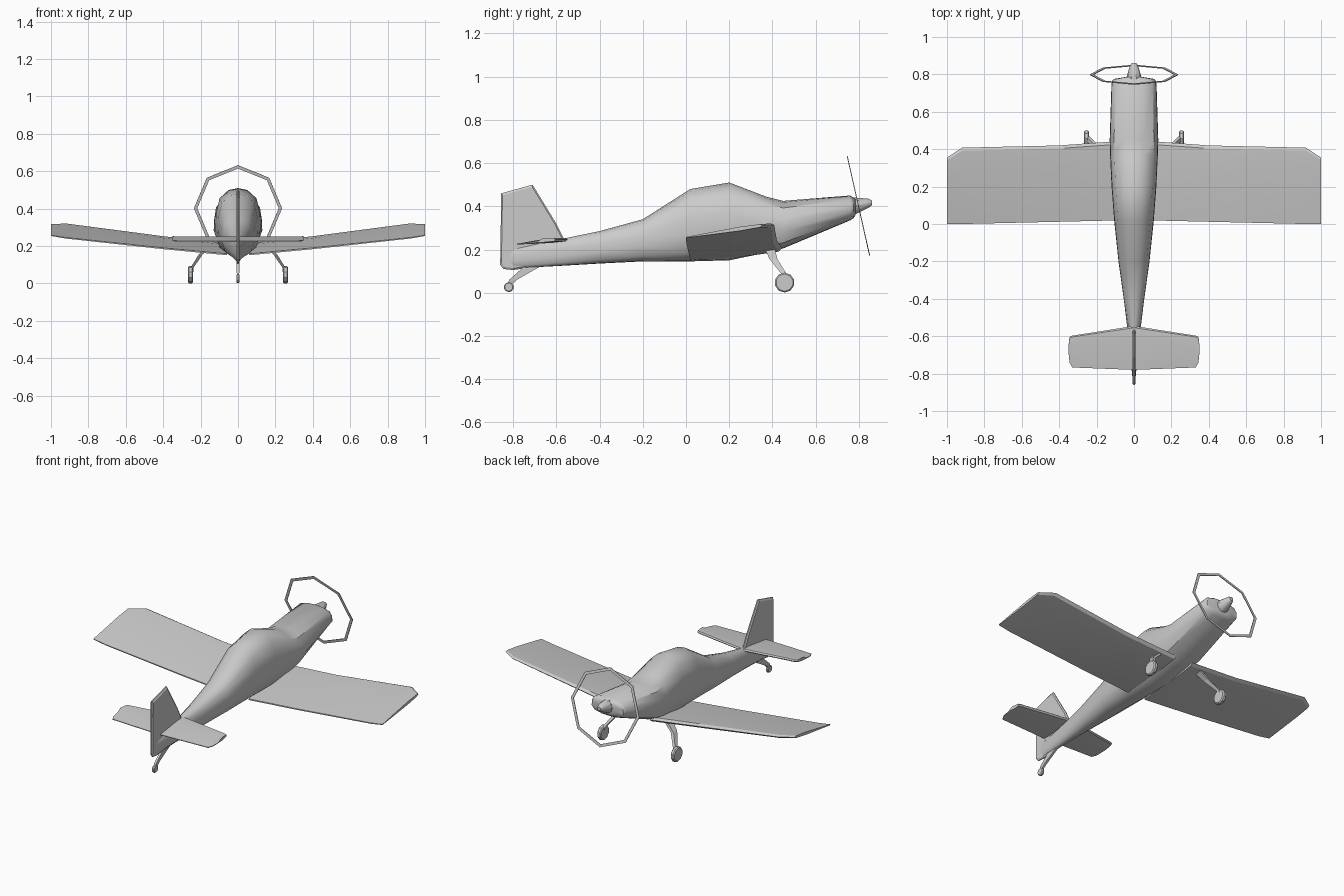
import bpy, bmesh
from math import sin, cos, pi, radians
from mathutils import Vector, Matrix

if "Cube" in bpy.data.objects:
    bpy.data.objects.remove(bpy.data.objects["Cube"])


def make(name, bm, mirror=False, smooth=None):
    bmesh.ops.recalc_face_normals(bm, faces=bm.faces)
    me = bpy.data.meshes.new(name)
    bm.to_mesh(me)
    bm.free()
    ob = bpy.data.objects.new(name, me)
    bpy.context.collection.objects.link(ob)
    if smooth:
        bpy.ops.object.select_all(action='DESELECT')
        bpy.context.view_layer.objects.active = ob
        ob.select_set(True)
        bpy.ops.object.shade_smooth_by_angle(angle=radians(smooth))
    if mirror:
        ob.modifiers.new("mirror", 'MIRROR')
    return ob


def loft(name, rings, mirror=False, smooth=None, closed=False):
    bm = bmesh.new()
    loops = [[bm.verts.new(p) for p in r] for r in rings]
    pairs = list(zip(loops, loops[1:]))
    if closed:
        pairs.append((loops[-1], loops[0]))
    for a, b in pairs:
        for i in range(len(a)):
            j = (i + 1) % len(a)
            bm.faces.new((a[i], a[j], b[j], b[i]))
    if not closed:
        bm.faces.new(loops[0])
        bm.faces.new(loops[-1])
    return make(name, bm, mirror, smooth)


# Fuselage: half section swept through stations (y, bottom, top, half width)
half = [(0, 1), (.42, .97), (.82, .85), (.98, .62), (1, .36), (.82, .12), (.42, .015), (0, 0)]
section = half + [(-x, z) for x, z in half[-2:0:-1]]
stations = [(-.845, .11, .20, .006), (-.57, .125, .25, .034), (-.4, .135, .285, .055),
            (-.2, .145, .34, .083), (.02, .145, .48, .106), (.2, .15, .51, .12),
            (.37, .185, .445, .128), (.45, .205, .425, .13), (.76, .335, .45, .12)]
rings = [[(x * w, y, b + z * (t - b)) for x, z in section] for y, b, t, w in stations]
# Cowl front, narrowing to the spinner
rings.append([(x * .11, .775, .345 + z * .095) for x, z in section])
rings.append([(x * .05, .785, .36 + z * .075) for x, z in section])
loft("fuselage", rings, smooth=40)


# Spinner
def circle(y, z, r, n=10):
    return [(r * cos(2 * pi * i / n), y, z + r * sin(2 * pi * i / n)) for i in range(n)]


loft("spinner", [circle(.75, .399, .046), circle(.785, .402, .04),
                 circle(.845, .414, .022), circle(.86, .416, .012)], smooth=35)

# Propeller sweep ring: thin flat octagonal band, tilted
tilt = Matrix.Translation((0, .798, .402)) @ Matrix.Rotation(radians(12.7), 4, 'X')
ring = []
for i in range(8):
    a = i * pi / 4
    ring.append([tilt @ Vector((r * cos(a), y, r * sin(a)))
                 for r, y in ((.236, -.002), (.236, .002), (.218, .002), (.218, -.002))])
loft("propeller_ring", ring, closed=True)


# Wings: airfoil from trailing edge to leading edge
def airfoil(x, te, le, thick):
    (y0, z0), (y1, z1) = te, le

    def at(f, h):
        return (x, y0 + f * (y1 - y0), z0 + f * (z1 - z0) + h * thick)
    return [at(0, -.12), at(0, .12), at(.7, .55), at(.96, .4), at(1, 0), at(.96, -.4), at(.7, -.5)]


loft("wing", [airfoil(.06, (.02, .155), (.445, .205), .032),
              airfoil(.4, (.012, .187), (.42, .243), .03),
              airfoil(.92, (0, .243), (.408, .314), .024),
              airfoil(1, (0, .256), (.355, .312), .018)], mirror=True, smooth=25)

# Tailplane
loft("tailplane", [airfoil(x, (b, .225 + .1 * (b + .78)), (f, .246), .018)
                   for x, b, f in ((0, -.78, -.545), (.33, -.767, -.597),
                                   (.345, -.74, -.605), (.35, -.69, -.65))],
     mirror=True, smooth=25)

# Fin and rudder: profile with a thinner edge all round
fin = [(-.86, .13), (-.855, .46), (-.71, .5), (-.6, .32), (-.565, .25), (-.7, .12), (-.8, .105), (-.845, .11)]


def fin_ring(x, s):
    return [(x, -.74 + (y + .74) * s, .28 + (z - .28) * s) for y, z in fin]


loft("fin", [fin_ring(-.009, .95), fin_ring(-.003, 1), fin_ring(.003, 1), fin_ring(.009, .95)])


# Landing gear
def wheel(name, c, r, w, mirror):
    bm = bmesh.new()
    m = Matrix.Translation(c) @ Matrix.Rotation(pi / 2, 4, 'Y') @ Matrix.Rotation(pi / 10, 4, 'Z')
    bmesh.ops.create_cone(bm, cap_ends=True, segments=10, radius1=r, radius2=r, depth=w, matrix=m)
    rim = [e for e in bm.edges if abs(e.verts[0].co.x - e.verts[1].co.x) < 1e-4]
    bmesh.ops.bevel(bm, geom=rim, offset=w * .22, segments=1, affect='EDGES')
    return make(name, bm, mirror, 35)


def strut(name, ends, mirror):
    loft(name, [[(x + sx * hx, y + sy * hy, z) for sx, sy in ((-1, -1), (1, -1), (1, 1), (-1, 1))]
                for x, y, z, hx, hy in ends], mirror)


wheel("main_wheel", (.254, .456, .047), .046, .026, True)
strut("main_strut", [(.14, .385, .21, .012, .024), (.2, .405, .155, .01, .018),
                     (.245, .455, .085, .008, .012), (.247, .458, .045, .006, .01)], True)
wheel("tail_wheel", (0, -.82, .026), .023, .018, False)
strut("tail_strut", [(0, -.7, .13, .007, .04), (0, -.8, .06, .007, .018),
                     (0, -.825, .028, .005, .008)], False)
